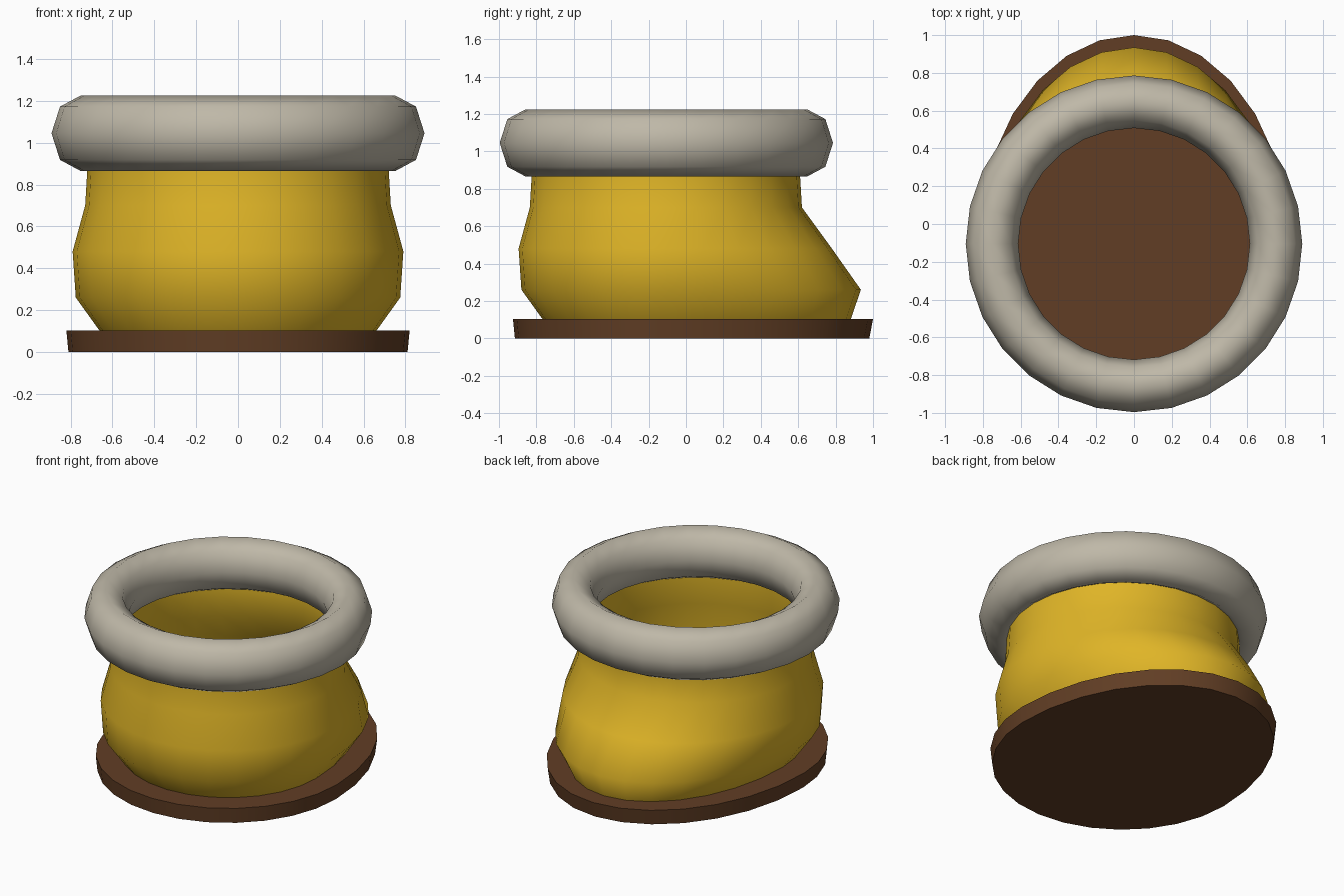
import bpy, bmesh, math

if "Cube" in bpy.data.objects:
    bpy.data.objects.remove(bpy.data.objects["Cube"])

N = 28          # sides around
CY = -0.105     # leg axis


def material(name, rgb):
    m = bpy.data.materials.new(name)
    m.diffuse_color = (*rgb, 1)
    m.use_nodes = True
    m.node_tree.nodes["Principled BSDF"].inputs["Base Color"].default_value = m.diffuse_color
    return m


def loft(name, rings, mat, cap=False, closed=False, angle=60):
    """Rings of (z, radius, toe radius): round at the heel, stretched towards +y."""
    bm = bmesh.new()
    loops = []
    for z, r, toe in rings:
        loop = []
        for i in range(N):
            a = 2 * math.pi * i / N
            c = math.cos(a)
            loop.append(bm.verts.new((r * math.sin(a), CY + c * (toe if c > 0 else r), z)))
        loops.append(loop)
    pairs = list(zip(loops, loops[1:]))
    if closed:
        pairs.append((loops[-1], loops[0]))
    for lo, hi in pairs:
        for i in range(N):
            j = (i + 1) % N
            bm.faces.new((lo[j], lo[i], hi[i], hi[j]))
    if cap:
        bm.faces.new(loops[0])
        bm.faces.new(loops[-1][::-1])
    me = bpy.data.meshes.new(name)
    bm.to_mesh(me)
    bm.free()
    me.materials.append(mat)
    ob = bpy.data.objects.new(name, me)
    bpy.context.collection.objects.link(ob)
    bpy.ops.object.select_all(action='DESELECT')
    ob.select_set(True)
    bpy.context.view_layer.objects.active = ob
    bpy.ops.object.shade_smooth_by_angle(angle=math.radians(angle))
    return ob


yellow = material("yellow leather", (0.74, 0.46, 0.02))
brown = material("brown sole", (0.12, 0.048, 0.018))
grey = material("warm grey cuff", (0.52, 0.48, 0.39))

# sole
loft("sole", [(0, 0.81, 1.085), (0.103, 0.82, 1.105)], brown, cap=True)

# open boot shell
loft("boot_upper", [(0.10, 0.66, 0.985), (0.26, 0.775, 1.04), (0.48, 0.79, 0.885),
                    (0.70, 0.73, 0.725), (0.87, 0.72, 0.715), (1.05, 0.72, 0.72)], yellow)

# padded cuff with an eight-sided oval section
section = []
for k in range(8):
    t = math.pi * k / 4
    r = 0.752 + 0.139 * math.cos(t)
    section.append((1.045 + 0.18 * math.sin(t), r, r))
loft("cuff", section, grey, closed=True)
